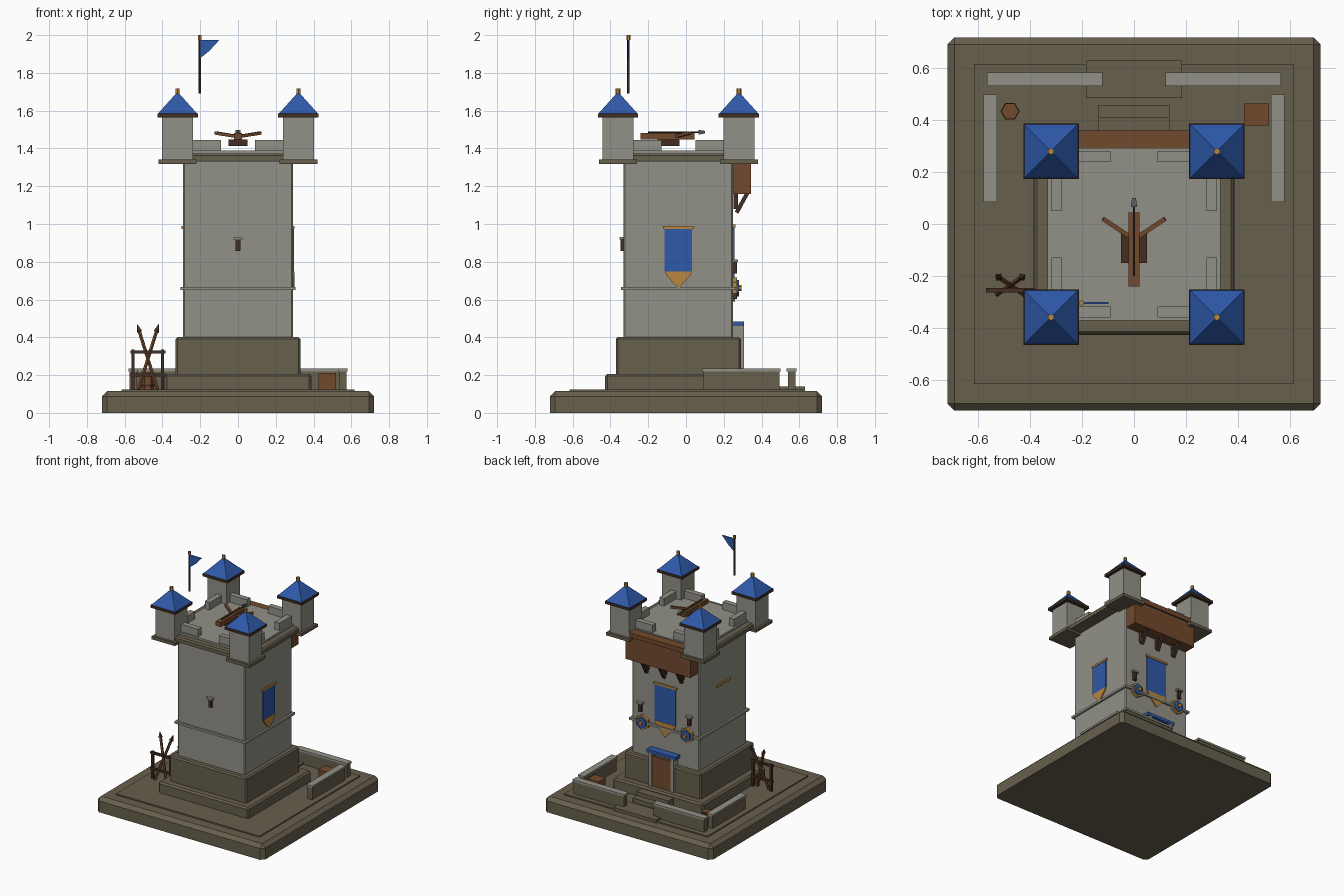
import bpy
import bmesh
from math import pi
from mathutils import Vector, Matrix

cube = bpy.data.objects.get("Cube")
if cube:
    bpy.data.objects.remove(cube, do_unlink=True)


def material(name, r, g, b):
    m = bpy.data.materials.new(name)
    m.use_nodes = True
    m.diffuse_color = (r, g, b, 1)
    m.node_tree.nodes["Principled BSDF"].inputs["Base Color"].default_value = (r, g, b, 1)
    return m


STONE = material("light stone", .29, .285, .245)
DARK = material("dark stone", .137, .115, .075)
BLUE = material("blue cloth", .028, .1, .4)
WOOD = material("wood", .17, .068, .026)
BEAM = material("dark wood", .052, .027, .016)
GOLD = material("gold", .48, .24, .05)
IRON = material("iron", .11, .11, .11)

CY = -.04  # tower centre in depth
GROUND = .125


def finish(name, bm, mat):
    bmesh.ops.recalc_face_normals(bm, faces=bm.faces)
    mesh = bpy.data.meshes.new(name)
    bm.to_mesh(mesh)
    bm.free()
    mesh.materials.append(mat)
    obj = bpy.data.objects.new(name, mesh)
    bpy.context.collection.objects.link(obj)
    return obj


def box(name, xs, ys, zs, mat, bevel=0):
    """Box between three ranges; bevel cuts every edge but the bottom ones."""
    bm = bmesh.new()
    bmesh.ops.create_cube(bm, size=1)
    for v in bm.verts:
        v.co = [r[0] if c < 0 else r[1] for c, r in zip(v.co, (xs, ys, zs))]
    if bevel:
        edges = [e for e in bm.edges if max(v.co.z for v in e.verts) > zs[0] + .001]
        bmesh.ops.bevel(bm, geom=edges, offset=bevel, segments=1, affect='EDGES')
    return finish(name, bm, mat)


def around(c, h):
    return (c - h, c + h)


def slab(name, half, z0, z1, mat, bevel=0, x=0, y=CY):
    return box(name, around(x, half), around(y, half), (z0, z1), mat, bevel)


def rod(name, a, b, r, mat, r2=None, sides=6, turn=0):
    """Straight prism, cone or pyramid from a to b."""
    a, b = Vector(a), Vector(b)
    bm = bmesh.new()
    bmesh.ops.create_cone(bm, cap_ends=True, segments=sides, radius1=r,
                          radius2=r if r2 is None else r2, depth=(b - a).length)
    rot = (b - a).to_track_quat('Z', 'Y').to_matrix().to_4x4()
    bm.transform(Matrix.Translation((a + b) / 2) @ rot @ Matrix.Rotation(turn, 4, 'Z'))
    return finish(name, bm, mat)


def plate(name, points, place, push, mat):
    """Flat outline, mapped into space by place and thickened along push."""
    bm = bmesh.new()
    face = bm.faces.new([bm.verts.new(place(u, z)) for u, z in points])
    new = bmesh.ops.extrude_face_region(bm, geom=[face])["geom"]
    bmesh.ops.translate(bm, vec=push, verts=[v for v in new if isinstance(v, bmesh.types.BMVert)])
    return finish(name, bm, mat)


# Ground and foundation
slab("base", .72, 0, .115, DARK, .027, y=0)
slab("ground_plate", .617, .11, GROUND, DARK, y=0)
slab("foundation_step", .388, GROUND, .207, DARK, .012)
slab("foundation", .33, .2, .402, DARK, .01)

# Tower
slab("tower_body", .29, .4, 1.34, STONE, .008)
slab("string_course", .305, .65, .667, STONE)
slab("parapet_corbel", .385, 1.335, 1.373, DARK, .01)
slab("roof_floor", .333, 1.365, 1.388, STONE)

# Merlons, two on each side
for s in (-1, 1):
    for t in (-1, 1):
        long, short = around(t * .165, .075), around(s * .3, .021)
        z = (1.385, 1.446)
        box("merlon", long, [CY + v for v in short], z, STONE)
        box("merlon", short, [CY + v for v in long], z, STONE)

# Corner turrets
for sx in (-1, 1):
    for sy in (-1, 1):
        x, y = sx * .32, CY + sy * .32
        slab("turret_base", .1, 1.318, 1.342, DARK, x=x, y=y)
        slab("turret_wall", .082, 1.34, 1.57, STONE, x=x, y=y)
        slab("turret_eave", .107, 1.565, 1.585, BEAM, x=x, y=y)
        rod("turret_roof", (x, y, 1.584), (x, y, 1.7), .147, BLUE, 0, 4, pi / 4)
        rod("turret_finial", (x, y, 1.685), (x, y, 1.717), .013, GOLD)

# Bolt thrower on the roof
box("thrower_mount", around(0, .05), (-.15, -.035), (1.413, 1.447), BEAM)
box("thrower_stock", around(0, .022), (-.242, .045), (1.447, 1.482), WOOD)
for s in (-1, 1):
    rod("thrower_arm", (s * .015, -.05, 1.465), (s * .12, .02, 1.482), .012, WOOD, sides=4, turn=pi / 4)
rod("bolt_shaft", (0, -.2, 1.486), (0, .075, 1.486), .005, BEAM)
rod("bolt_head", (0, .065, 1.486), (0, .1, 1.486), .018, IRON, .01, 4, pi / 4)

# Flag
FX, FY = -.203, -.305
rod("flag_pole", (FX, FY, 1.69), (FX, FY, 1.985), .007, BEAM)
rod("flag_pole_tip", (FX, FY, 1.975), (FX, FY, 2), .011, GOLD)
plate("flag", [(0, 1.975), (.105, 1.975), (.05, 1.915), (0, 1.875)],
      lambda u, z: (FX + u, FY - .004, z), (0, .008, 0), BLUE)

# Wooden gallery on the back, with braces
box("gallery", around(0, .28), (.24, .345), (1.16, 1.35), WOOD)
box("gallery_lid", around(0, .29), (.25, .36), (1.345, 1.38), WOOD)
for x in (-.15, 0, .15):
    box("gallery_post", around(x, .012), (.252, .276), (1.08, 1.165), BEAM)
    rod("gallery_brace", (x, .268, 1.06), (x, .325, 1.165), .015, BEAM, sides=4, turn=pi / 4)


def banner(place, push, half, top, low):
    """Cloth with a pointed gold hem, hung from a rod."""
    hem = low + (top - low) * .28
    knee = low + (top - low) * .19
    plate("banner_cloth", [(-half, top), (half, top), (half, hem), (-half, hem)], place, push, BLUE)
    plate("banner_hem", [(-half, hem), (half, hem), (half * .8, knee), (0, low), (-half * .8, knee)],
          place, Vector(push) * 1.3, GOLD)


banner(lambda u, z: (.288, CY + u, z), (.009, 0, 0), .073, .98, .66)
banner(lambda u, z: (u, .248, z), (0, .009, 0), .09, .99, .59)
for s in (-1, 1):
    box("banner_rod", around(s * .292, .008), around(CY, .083), (.973, .989), GOLD)
box("banner_rod", around(0, .1), (.245, .262), (.982, .998), GOLD)


# Arrow slits
def slit(x, y, z):
    box("arrow_slit", around(x, .012), around(y, .014), (z, z + .065), BEAM)
    box("arrow_slit_lintel", around(x, .025), around(y, .019), (z + .062, z + .075), STONE)


slit(0, -.333, .856)
for s in (-1, 1):
    slit(s * .21, .256, .738)
    # Shields beside the banner
    for part, r, y, mat in (("rim", .058, .27, GOLD), ("field", .044, .28, BLUE), ("boss", .016, .295, GOLD)):
        rod("shield_" + part, (s * .19, .245, .66), (s * .19, y, .66), r, mat)

# Door and steps
box("door", around(0, .083), (.28, .3), (.19, .44), WOOD)
for s in (-1, 1):
    box("door_jamb", around(s * .094, .013), (.245, .306), (.19, .467), STONE)
box("door_canopy", around(0, .125), (.245, .308), (.462, .485), BLUE)
box("upper_step", around(0, .137), (.3, .41), (GROUND, .19), DARK)
box("lower_step", around(0, .137), (.35, .46), (GROUND, .16), DARK)
box("path_slab", around(0, .185), (.487, .63), (.11, .139), DARK)


# Low yard walls with caps
def yard_wall(xs, ys):
    g = .006
    box("yard_wall", (xs[0] + g, xs[1] - g), (ys[0] + g, ys[1] - g), (GROUND, .222), DARK)
    box("yard_wall_cap", xs, ys, (.22, .236), STONE)


for s in (-1, 1):
    yard_wall(around(s * .345, .223), (.533, .585))
    yard_wall(around(s * .555, .026), (.085, .5))

# Barrel and crate
BX, BY = -.478, .435
rod("barrel", (BX, BY, GROUND), (BX, BY, .215), .034, WOOD, turn=pi / 6)
for z in (.145, .2):
    rod("barrel_hoop", (BX, BY, z - .006), (BX, BY, z + .006), .037, BEAM, turn=pi / 6)
box("crate", (.425, .52), (.38, .465), (GROUND, .21), WOOD)

# Weapon rack with crossed spears
RY = -.255
for x in (-.555, -.4):
    rod("rack_post", (x, RY, GROUND), (x, RY, .335), .011, BEAM, sides=4, turn=pi / 4)
for z in (.2, .322):
    box("rack_rail", (-.57, -.385), around(RY, .009), around(z, .008), BEAM)
for s in (-1, 1):
    foot = Vector((-.477 - s * .05, RY - .015, GROUND))
    top = Vector((-.477 + s * .045, RY + .05, .43))
    rod("spear_shaft", foot, top, .01, WOOD)
    rod("spear_head", top, top + (top - foot) * .14, .017, BEAM, 0, 4)
